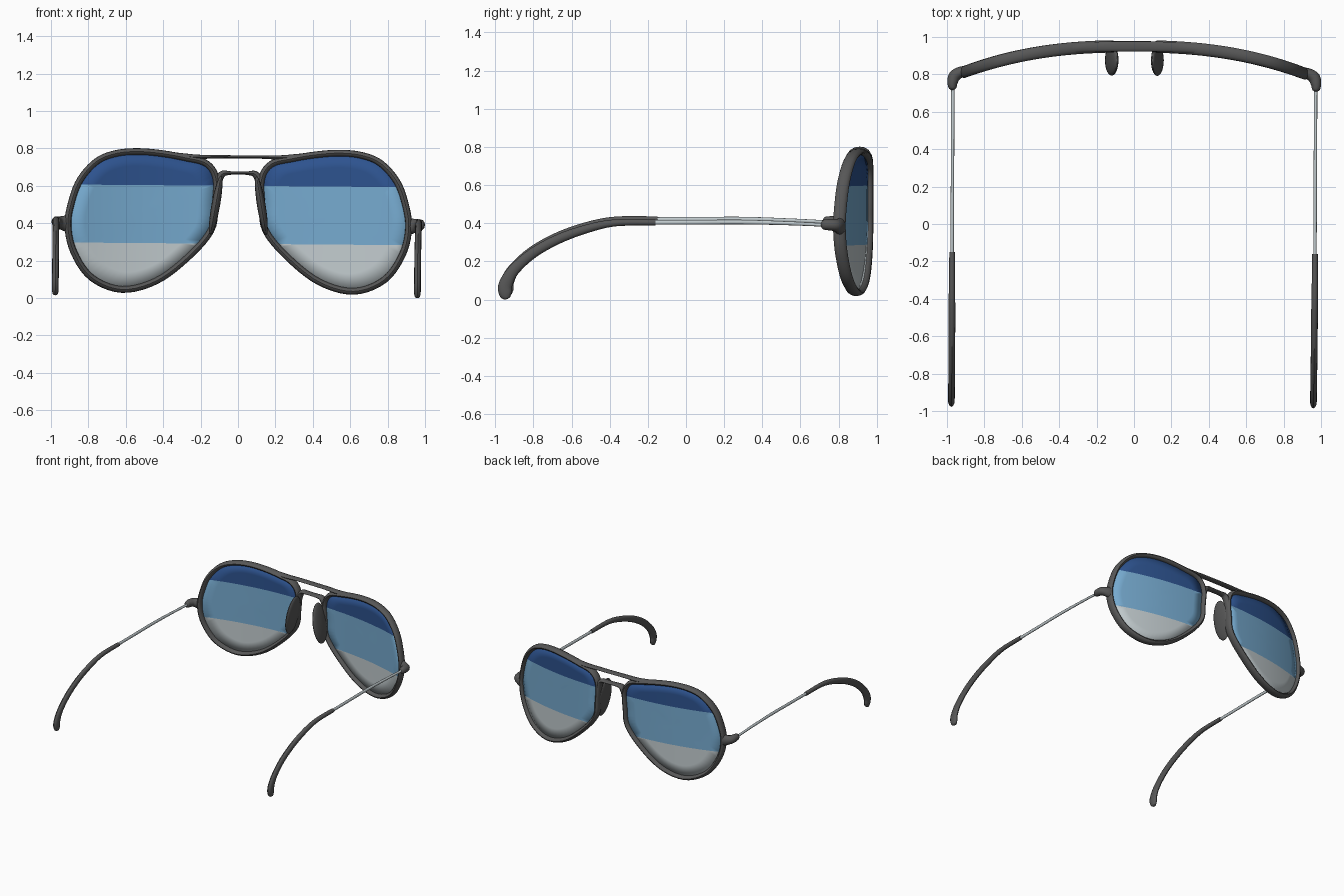
import bpy, bmesh, math
from mathutils import Vector, Matrix

if "Cube" in bpy.data.objects:
    bpy.data.objects.remove(bpy.data.objects["Cube"])


def mat(name, rgb):
    m = bpy.data.materials.new(name)
    m.diffuse_color = (*rgb, 1)
    m.use_nodes = True
    m.node_tree.nodes["Principled BSDF"].inputs["Base Color"].default_value = m.diffuse_color
    return m


DARK = mat("charcoal", (0.095, 0.095, 0.095))
NAVY = mat("deep blue", (0.026, 0.085, 0.27))
SKY = mat("sky blue", (0.18, 0.40, 0.62))
PALE = mat("pale grey", (0.54, 0.60, 0.62))


def wrap_y(x):
    """Depth of the curved front at a given x."""
    return 0.95 - 0.145 * (abs(x) / 0.92) ** 2.4


def spline(pts, closed=False, n=6):
    """Catmull-Rom through tuples of any length."""
    out, k = [], len(pts)
    get = (lambda i: pts[i % k]) if closed else (lambda i: pts[max(0, min(k - 1, i))])
    for i in range(k if closed else k - 1):
        for s in range(n):
            t = s / n
            out.append(tuple(
                0.5 * (2 * b + (c - a) * t + (2 * a - 5 * b + 4 * c - d) * t * t
                       + (3 * b - a - 3 * c + d) * t ** 3)
                for a, b, c, d in zip(get(i - 1), get(i), get(i + 1), get(i + 2))))
    if not closed:
        out.append(tuple(pts[-1]))
    return out


def finish(name, bm, mats, mirror=True, angle=40):
    bmesh.ops.recalc_face_normals(bm, faces=bm.faces)
    me = bpy.data.meshes.new(name)
    bm.to_mesh(me)
    bm.free()
    for m in mats:
        me.materials.append(m)
    ob = bpy.data.objects.new(name, me)
    bpy.context.collection.objects.link(ob)
    if mirror:
        ob.modifiers.new("mirror", 'MIRROR').use_mirror_merge = False
    # the whole pair sits very slightly rolled and turned
    ob.rotation_euler = (0, 0.008, -0.0045)
    ob.location.x = -0.005
    bpy.context.view_layer.objects.active = ob
    ob.select_set(True)
    bpy.ops.object.shade_smooth_by_angle(angle=math.radians(angle))
    ob.select_set(False)
    return ob


def sweep(name, pts, axis, material, closed=False, mirror=True, sides=12):
    """Oval tube; each point is x, y, z, half width, half depth along axis."""
    bm, rings, k = bmesh.new(), [], len(pts)
    axis = Vector(axis)
    for i, p in enumerate(pts):
        a = pts[(i - 1) % k] if closed else pts[max(i - 1, 0)]
        b = pts[(i + 1) % k] if closed else pts[min(i + 1, k - 1)]
        side = (Vector(b[:3]) - Vector(a[:3])).cross(axis).normalized()
        ring = []
        for s in range(sides):
            t = math.tau * s / sides
            ring.append(bm.verts.new(Vector(p[:3]) + side * p[3] * math.cos(t)
                                     + axis * p[4] * math.sin(t)))
        rings.append(ring)
    for i in range(k if closed else k - 1):
        r, q = rings[i], rings[(i + 1) % k]
        for s in range(sides):
            t = (s + 1) % sides
            bm.faces.new((r[s], r[t], q[t], q[s]))
    if not closed:
        bm.faces.new(rings[0])
        bm.faces.new(rings[-1])
    return finish(name, bm, [material], mirror)


# teardrop lens outline (x, z)
outline = spline([
    (0.535, 0.765), (0.65, 0.755), (0.75, 0.715), (0.835, 0.62), (0.88, 0.50),
    (0.897, 0.38), (0.866, 0.245), (0.775, 0.115), (0.62, 0.055), (0.445, 0.10),
    (0.285, 0.22), (0.16, 0.365), (0.14, 0.50), (0.135, 0.63), (0.18, 0.705),
    (0.285, 0.733), (0.41, 0.755)], True, 5)

# lens rims
rim = []
for i, (x, z) in enumerate(outline):
    a, b = outline[i - 1], outline[(i + 1) % len(outline)]
    d = Vector((b[0] - a[0], b[1] - a[1])).normalized()
    x, z = x - d.y * 0.014, z + d.x * 0.014
    rim.append((x, wrap_y(x), z, 0.018, 0.033))
sweep("lens_rim", rim, (0, 1, 0), DARK, True)

# tinted lenses, cut into three bands by height
bm = bmesh.new()
cx, cz = 0.52, 0.45
loops = []
for f in (1.0, 0.8, 0.6, 0.4, 0.2):
    loops.append([bm.verts.new((cx + (x - cx) * f, 0, cz + (z - cz) * f))
                  for x, z in outline])
mid = bm.verts.new((cx, 0, cz))
n = len(outline)
for i in range(n):
    j = (i + 1) % n
    for a, b in zip(loops, loops[1:]):
        bm.faces.new((a[i], a[j], b[j], b[i]))
    bm.faces.new((loops[-1][i], loops[-1][j], mid))
for h in (0.60, 0.29):
    bmesh.ops.bisect_plane(bm, geom=bm.verts[:] + bm.edges[:] + bm.faces[:],
                           plane_co=(0, 0, h), plane_no=(0, 0, 1))
for f in bm.faces:
    z = f.calc_center_median().z
    f.material_index = 0 if z > 0.60 else 1 if z > 0.29 else 2
for v in bm.verts:
    v.co.y = wrap_y(v.co.x)
lens = finish("lens", bm, [NAVY, SKY, PALE])
sol = lens.modifiers.new("thickness", 'SOLIDIFY')
sol.thickness, sol.offset = 0.012, 0

# straight brow bar
half = [(0.40, 0.768, 0.014), (0.30, 0.756, 0.016), (0.22, 0.753, 0.012), (0.12, 0.755, 0.009)]
prof = [(-x, z, w) for x, z, w in half] + [(0, 0.755, 0.008)] + half[::-1]
sweep("brow_bar", spline([(x, wrap_y(x), z, w, 0.027) for x, z, w in prof]),
      (0, 1, 0), DARK, mirror=False)

# arched nose bridge
half = [(0.118, 0.55, 0.012), (0.112, 0.62, 0.022), (0.088, 0.662, 0.018), (0.05, 0.668, 0.010)]
prof = [(-x, z, w) for x, z, w in half] + [(0, 0.668, 0.008)] + half[::-1]
sweep("nose_bridge", spline([(x, wrap_y(x), z, w, 0.028) for x, z, w in prof]),
      (0, 1, 0), DARK, mirror=False)

# nose pads
bm = bmesh.new()
bmesh.ops.create_uvsphere(
    bm, u_segments=20, v_segments=14, radius=1,
    matrix=Matrix.Translation((0.122, 0.875, 0.495)) @ Matrix.Rotation(-0.17, 4, 'Y')
    @ Matrix.Diagonal((0.023, 0.083, 0.16, 1)))
finish("nose_pad", bm, [DARK])

# hinge knuckles
sweep("hinge", spline([
    (0.905, 0.812, 0.39, 0.03, 0.050), (0.935, 0.805, 0.392, 0.03, 0.040),
    (0.962, 0.785, 0.397, 0.032, 0.032), (0.972, 0.75, 0.40, 0.027, 0.029),
    (0.971, 0.722, 0.40, 0.02, 0.024), (0.970, 0.712, 0.40, 0.006, 0.008)]),
    (0, 0, 1), DARK)

# thin metal temple arms
sweep("temple_arm", spline([
    (0.970, 0.74, 0.398, 0.009, 0.009), (0.970, 0.55, 0.407, 0.010, 0.009),
    (0.970, 0.30, 0.414, 0.012, 0.009), (0.970, 0.05, 0.413, 0.012, 0.009),
    (0.970, -0.18, 0.412, 0.012, 0.009)]), (1, 0, 0), PALE)

# curved ear tips
sweep("ear_tip", spline([
    (0.970, -0.155, 0.412, 0.016, 0.015), (0.970, -0.36, 0.410, 0.018, 0.017),
    (0.969, -0.50, 0.383, 0.022, 0.018), (0.969, -0.66, 0.327, 0.025, 0.018),
    (0.968, -0.80, 0.250, 0.027, 0.018), (0.968, -0.90, 0.160, 0.030, 0.018),
    (0.968, -0.942, 0.085, 0.036, 0.018), (0.968, -0.942, 0.040, 0.034, 0.018),
    (0.968, -0.936, 0.016, 0.020, 0.014), (0.968, -0.934, 0.010, 0.006, 0.005)]),
    (1, 0, 0), DARK)
